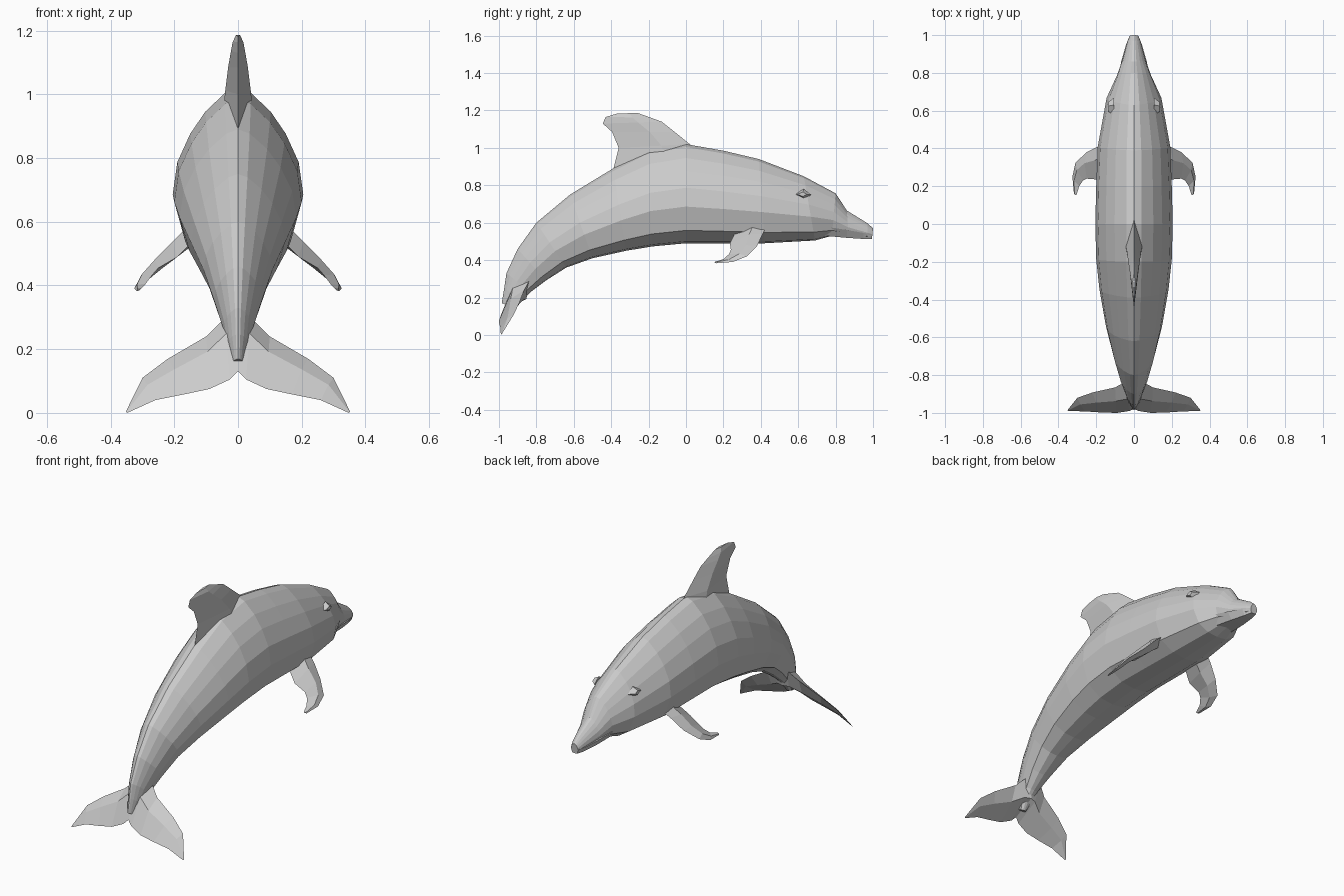
import bpy, bmesh
from mathutils import Vector


def loft(name, rings, mirror=False):
    """Skin a list of equal-sized point rings and cap both ends."""
    bm = bmesh.new()
    vs = [[bm.verts.new(p) for p in ring] for ring in rings]
    n = len(vs[0])
    for a, b in zip(vs, vs[1:]):
        for i in range(n):
            j = (i + 1) % n
            bm.faces.new((a[i], a[j], b[j], b[i]))
    bm.faces.new(vs[0])
    bm.faces.new(vs[-1])
    bmesh.ops.remove_doubles(bm, verts=bm.verts, dist=0.0005)
    bmesh.ops.recalc_face_normals(bm, faces=bm.faces)
    me = bpy.data.meshes.new(name)
    bm.to_mesh(me)
    bm.free()
    ob = bpy.data.objects.new(name, me)
    bpy.context.collection.objects.link(ob)
    if mirror:
        ob.modifiers.new("Mirror", 'MIRROR').use_axis[0] = True
    return ob


def blade(name, stations, normal, mirror=False):
    """Diamond-section fin from (leading point, trailing point, half thickness)."""
    up = Vector(normal).normalized()
    rings = []
    for lead, trail, th in stations:
        a, b = Vector(lead), Vector(trail)
        mid = a.lerp(b, 0.4)
        rings.append([a, mid + up * th, b, mid - up * th])
    return loft(name, rings, mirror)


# Body: half section as (height fraction, width fraction), top to belly
half = [(1, 0), (.97, .2), (.86, .5), (.73, .73), (.56, .93),
        (.37, 1), (.13, .83), (.02, .42), (0, 0)]
section = half + [(t, -w) for t, w in half[-2:0:-1]]

# Stations: back y, z, belly y, z, half width
stations = [
    (1.0, .57, .995, .52, .022), (.97, .597, .97, .517, .034),
    (.86, .665, .87, .523, .062), (.80, .757, .78, .53, .09),
    (.63, .848, .69, .505, .145), (.39, .94, .42, .49, .192),
    (.2, .985, .2, .49, .2), (.0, 1.02, .0, .49, .205),
    (-.2, .985, -.18, .473, .2), (-.39, .89, -.32, .45, .183),
    (-.62, .75, -.5, .41, .148), (-.80, .60, -.64, .36, .108),
    (-.90, .46, -.75, .29, .075), (-.96, .33, -.83, .23, .047),
    (-.972, .25, -.88, .18, .036), (-.985, .17, -.91, .14, .02)]
rings = []
for ty, tz, by, bz, w in stations:
    rings.append([(w * f, by + (ty - by) * t, bz + (tz - bz) * t) for t, f in section])
loft("body", rings)

# Lower jaw: thin lip that forms the mouth line
loft("lower_jaw", [
    [(-w, y, z + h), (w, y, z + h), (w * .6, y, z), (-w * .6, y, z)]
    for y, z, w, h in [(.995, .514, .024, .025), (.95, .513, .042, .032),
                       (.86, .519, .068, .042), (.74, .53, .09, .05)]])

# Dorsal fin
blade("dorsal_fin", [
    ((0, .10, .93), (0, -.39, .88), .05),
    ((0, .02, 1.02), (0, -.36, 1.0), .04),
    ((0, -.06, 1.085), (0, -.395, 1.085), .031),
    ((0, -.13, 1.14), (0, -.445, 1.13), .022),
    ((0, -.19, 1.162), (0, -.43, 1.165), .017),
    ((0, -.26, 1.187), (0, -.37, 1.183), .007)], (1, 0, 0))

# Pectoral flippers
blade("flippers", [
    ((.14, .43, .58), (.14, .26, .54), .028),
    ((.19, .41, .54), (.19, .235, .49), .024),
    ((.25, .38, .475), (.25, .24, .455), .018),
    ((.31, .325, .42), (.27, .23, .432), .013),
    ((.326, .25, .39), (.29, .20, .405), .009),
    ((.318, .16, .383), (.305, .152, .39), .003)], (.65, -.1, .75), True)

# Tail flukes
blade("tail_flukes", [
    ((0, -.83, .29), (0, -.98, .13), .05),
    ((.045, -.835, .295), (.025, -.99, .105), .042),
    ((.10, -.865, .24), (.09, -1.0, .075), .026),
    ((.22, -.892, .17), (.17, -.998, .058), .016),
    ((.30, -.92, .11), (.26, -.992, .04), .009),
    ((.352, -.985, .004), (.348, -.99, .0), .001)], (0, -.7, .7), True)

# Brow ridge over each eye
blade("eyes", [
    ((.105, .67, .75), (.105, .57, .75), .03),
    ((.135, .645, .752), (.135, .595, .752), .012)], (0, 0, 1), True)
